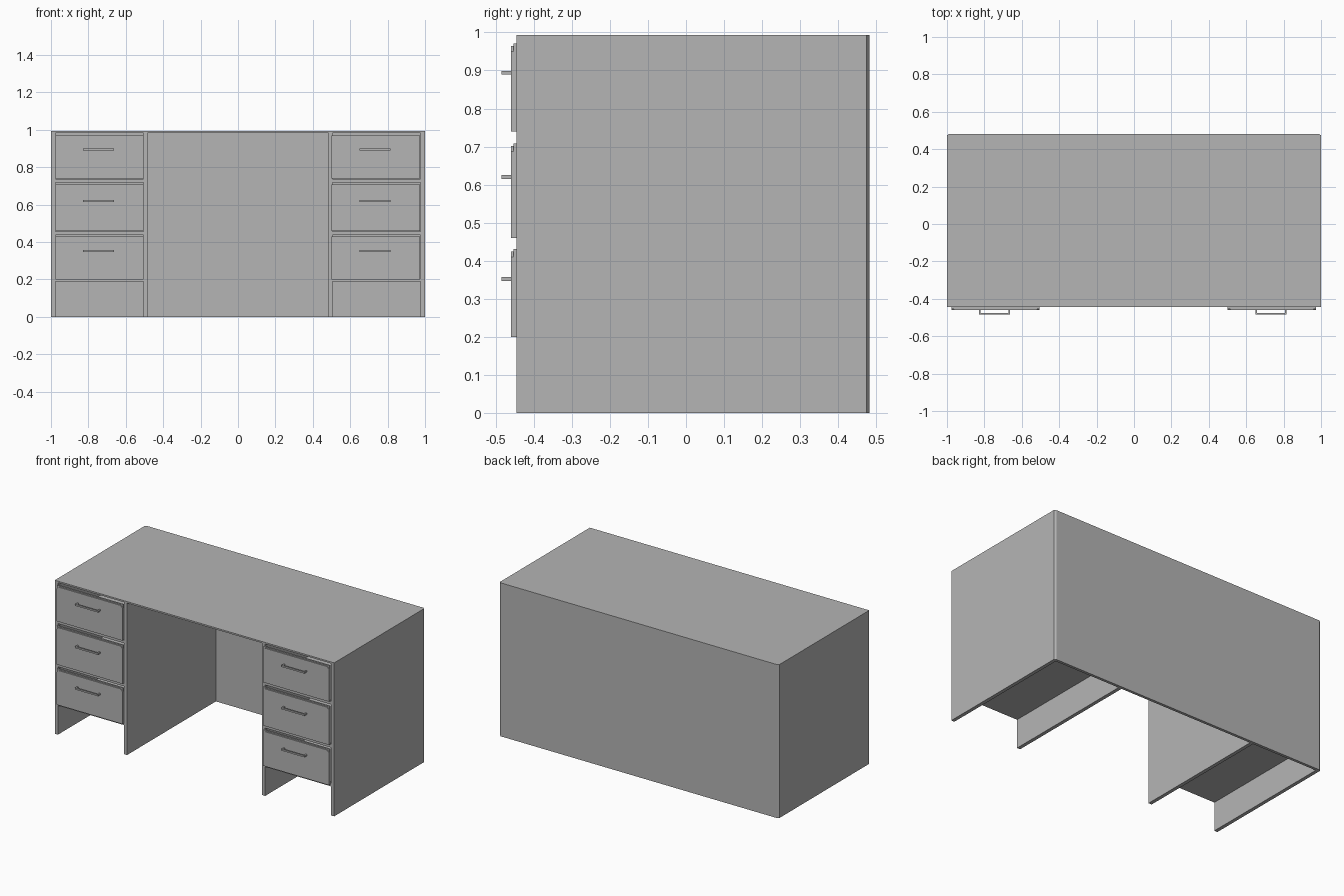
import bpy, bmesh
from mathutils import Vector

if "Cube" in bpy.data.objects:
    bpy.data.objects.remove(bpy.data.objects["Cube"])

grey = bpy.data.materials.new("plain_grey")
grey.diffuse_color = (0.46, 0.46, 0.46, 1)
grey.use_nodes = True
grey.node_tree.nodes["Principled BSDF"].inputs["Base Color"].default_value = grey.diffuse_color


def prism(name, base, offset):
    """Extrude a flat outline along an offset vector."""
    bm = bmesh.new()
    face = bm.faces.new([bm.verts.new(p) for p in base])
    res = bmesh.ops.extrude_face_region(bm, geom=[face])
    verts = [g for g in res["geom"] if isinstance(g, bmesh.types.BMVert)]
    bmesh.ops.translate(bm, verts=verts, vec=Vector(offset))
    bmesh.ops.recalc_face_normals(bm, faces=bm.faces[:])
    mesh = bpy.data.meshes.new(name)
    bm.to_mesh(mesh)
    bm.free()
    mesh.materials.append(grey)
    obj = bpy.data.objects.new(name, mesh)
    bpy.context.collection.objects.link(obj)
    return obj


def box(name, x0, x1, y0, y1, z0, z1):
    return prism(name, [(x0, y0, z0), (x1, y0, z0), (x1, y1, z0), (x0, y1, z0)],
                 (0, 0, z1 - z0))


FRONT, BACK, TOP = -0.445, 0.482, 0.993
UNDER = 0.983

# Table top and back panel, both with clipped rear corners
prism("table_top", [(-1, FRONT, UNDER), (1, FRONT, UNDER), (1, BACK - 0.008, UNDER),
                    (0.988, BACK, UNDER), (-0.988, BACK, UNDER), (-1, BACK - 0.008, UNDER)],
      (0, 0, TOP - UNDER))
prism("back_panel", [(-0.978, 0.464, 0), (0.978, 0.464, 0), (1, BACK - 0.008, 0),
                     (0.988, BACK, 0), (-0.988, BACK, 0), (-1, BACK - 0.008, 0)],
      (0, 0, UNDER))


def drawer(name, x0, x1, z0, z1):
    # Front plate with clipped top corners over a slightly taller backing
    c = 0.014
    box(name + "_backing", x0, x1, -0.454, FRONT, z0, z1)
    zt = z1 - 0.007
    prism(name + "_front", [(x0, -0.46, z0), (x1, -0.46, z0), (x1, -0.46, zt - c),
                            (x1 - c, -0.46, zt), (x0 + c, -0.46, zt), (x0, -0.46, zt - c)],
          (0, 0.006, 0))
    # U-shaped pull handle
    cx, h = (x0 + x1) / 2 - 0.005, 0.083
    zc = z0 + 0.154 if z0 > 0.7 else z0 + 0.16
    if z0 < 0.4:
        zc = z0 + 0.152
    y0, y1, t = -0.485, -0.46, 0.009
    prism(name + "_handle",
          [(cx - h, y1, zc - 0.005), (cx - h, y0, zc - 0.005), (cx + h, y0, zc - 0.005),
           (cx + h, y1, zc - 0.005), (cx + h - t, y1, zc - 0.005),
           (cx + h - t, y0 + t, zc - 0.005), (cx - h + t, y0 + t, zc - 0.005),
           (cx - h + t, y1, zc - 0.005)], (0, 0, 0.01))


for side, s in (("left", -1), ("right", 1)):
    # Upright panels of each pedestal
    for part, a, b in (("outer_panel", 0.977, 1.0), ("inner_panel", 0.483, 0.506)):
        x0, x1 = sorted((s * a, s * b))
        box(f"{side}_{part}", x0, x1, FRONT, BACK - 0.008 if a > 0.9 else 0.464, 0, UNDER)
    # Shelves between and below the drawers
    x0, x1 = sorted((s * 0.506, s * 0.977))
    for i, z in enumerate((0.188, 0.439, 0.718)):
        box(f"{side}_shelf_{i + 1}", x0, x1, FRONT, 0.464, z, z + 0.018)
    # Three drawers
    dx0, dx1 = (-0.977, -0.505) if s < 0 else (0.501, 0.973)
    for i, (z0, z1) in enumerate(((0.20, 0.431), (0.46, 0.708), (0.74, 0.971))):
        drawer(f"{side}_drawer_{i + 1}", dx0, dx1, z0, z1)
